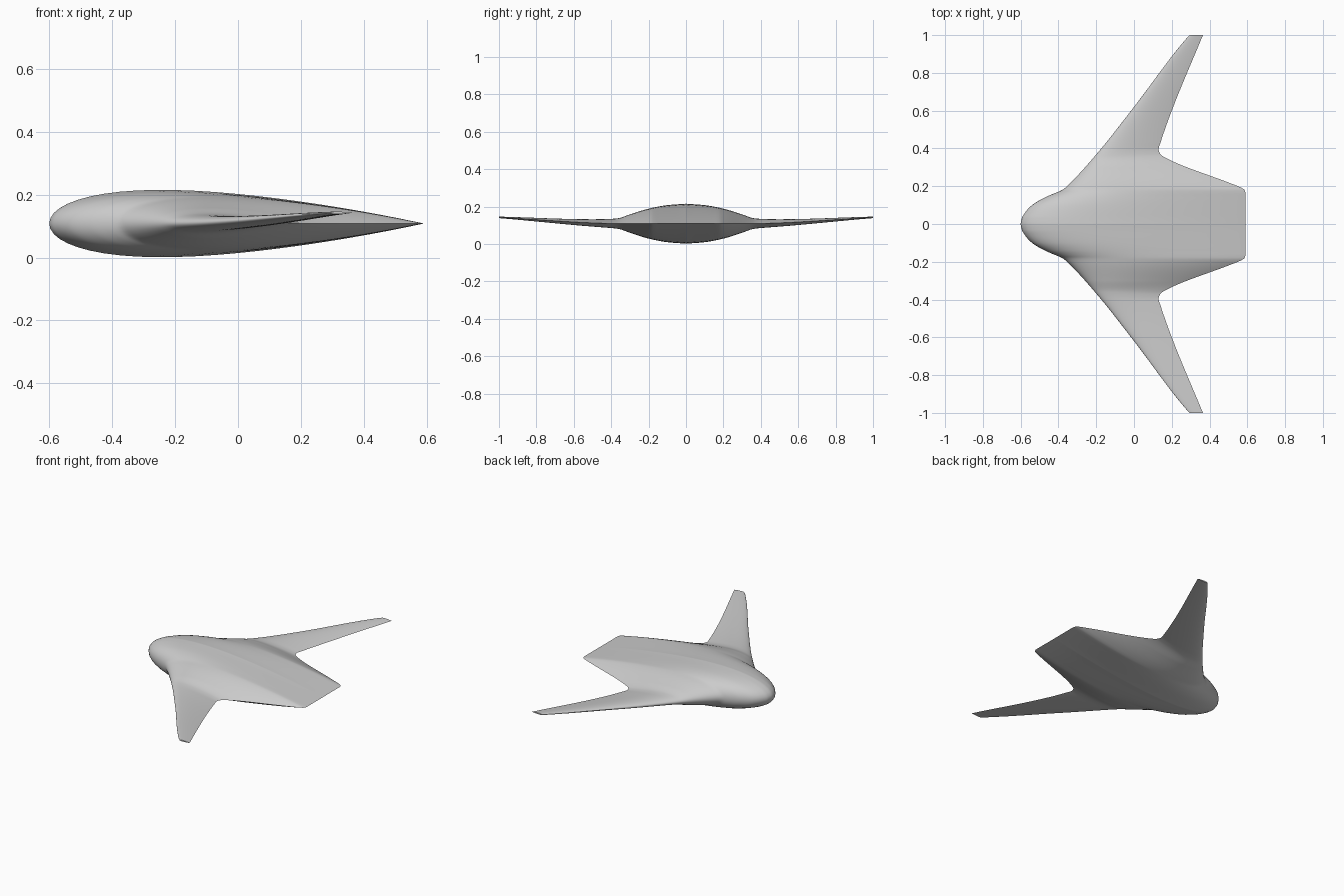
import bpy, bmesh, math

cube = bpy.data.objects.get("Cube")
if cube:
    bpy.data.objects.remove(cube, do_unlink=True)

# Planform and thickness curves: (distance from centreline, value)
LEADING = [(0, -.6), (.03, -.594), (.06, -.577), (.1, -.54), (.14, -.473), (.165, -.415),
           (.18, -.38), (.2, -.355), (.38, -.19), (.62, 0), (.985, .28), (1, .295)]
TRAILING = [(0, .59), (.16, .59), (.18, .585), (.195, .562), (.21, .525), (.35, .168),
            (.37, .14), (.395, .13), (.43, .14), (.6, .2), (1, .365)]
HALF_THICKNESS = [(0, .107), (.1, .099), (.2, .08), (.3, .049), (.36, .029),
                  (.4, .0245), (.6, .016), (1, .004)]
MID_HEIGHT = [(0, .108), (.36, .109), (1, .142)]

SPAN_STEPS = 200      # rings per side
CHORD_STEPS = 28      # points along each skin


def curve_value(points, t):
    """Monotone cubic interpolation through the points."""
    slopes = [(b[1] - a[1]) / (b[0] - a[0]) for a, b in zip(points, points[1:])]

    def tangent(i):
        if i == 0:
            return 0 if points is LEADING else slopes[0]
        if i == len(slopes):
            return slopes[-1]
        p, q = slopes[i - 1], slopes[i]
        return 2 * p * q / (p + q) if p * q > 0 else 0

    i = 0
    while i < len(slopes) - 1 and t > points[i + 1][0]:
        i += 1
    (x0, y0), (x1, y1) = points[i], points[i + 1]
    h = x1 - x0
    s = (t - x0) / h
    return (y0 * (1 + 2 * s) * (1 - s) ** 2 + h * tangent(i) * s * (1 - s) ** 2
            + y1 * s * s * (3 - 2 * s) + h * tangent(i + 1) * s * s * (s - 1))


def airfoil(c):
    """Symmetric aerofoil with a closed trailing edge, peak height of one."""
    return 10 * (.2969 * math.sqrt(c) - .126 * c - .3516 * c ** 2
                 + .2843 * c ** 3 - .1036 * c ** 4)


def section(bm, y):
    """Ring of vertices: upper skin back to front, lower skin front to back."""
    d = abs(y)
    nose, tail = curve_value(LEADING, d), curve_value(TRAILING, d)
    half, mid = curve_value(HALF_THICKNESS, d), curve_value(MID_HEIGHT, d)
    ring = []
    for k in range(2 * CHORD_STEPS):
        c = (1 + math.cos(math.pi * k / CHORD_STEPS)) / 2
        side = 1 if k < CHORD_STEPS else -1
        ring.append(bm.verts.new((nose + (tail - nose) * c, y,
                                  mid + side * half * airfoil(c))))
    return ring


# Blended body and wings, lofted from tip to tip
bm = bmesh.new()
rings = [section(bm, i / SPAN_STEPS) for i in range(-SPAN_STEPS, SPAN_STEPS + 1)]
for a, b in zip(rings, rings[1:]):
    for k in range(len(a)):
        n = (k + 1) % len(a)
        bm.faces.new((a[k], a[n], b[n], b[k]))
bm.faces.new(rings[0])
bm.faces.new(rings[-1])
bmesh.ops.recalc_face_normals(bm, faces=bm.faces)
mesh = bpy.data.meshes.new("blended_wing_body")
bm.to_mesh(mesh)
bm.free()
body = bpy.data.objects.new("blended_wing_body", mesh)
bpy.context.collection.objects.link(body)

# Plain light grey skin
grey = bpy.data.materials.new("light_grey")
grey.use_nodes = True
colour = (.6, .6, .6, 1)
grey.diffuse_color = colour
grey.node_tree.nodes["Principled BSDF"].inputs["Base Color"].default_value = colour
mesh.materials.append(grey)

# Smooth skin, sharp trailing edge and tips
bpy.ops.object.select_all(action='DESELECT')
body.select_set(True)
bpy.context.view_layer.objects.active = body
bpy.ops.object.shade_smooth_by_angle(angle=math.radians(40))
